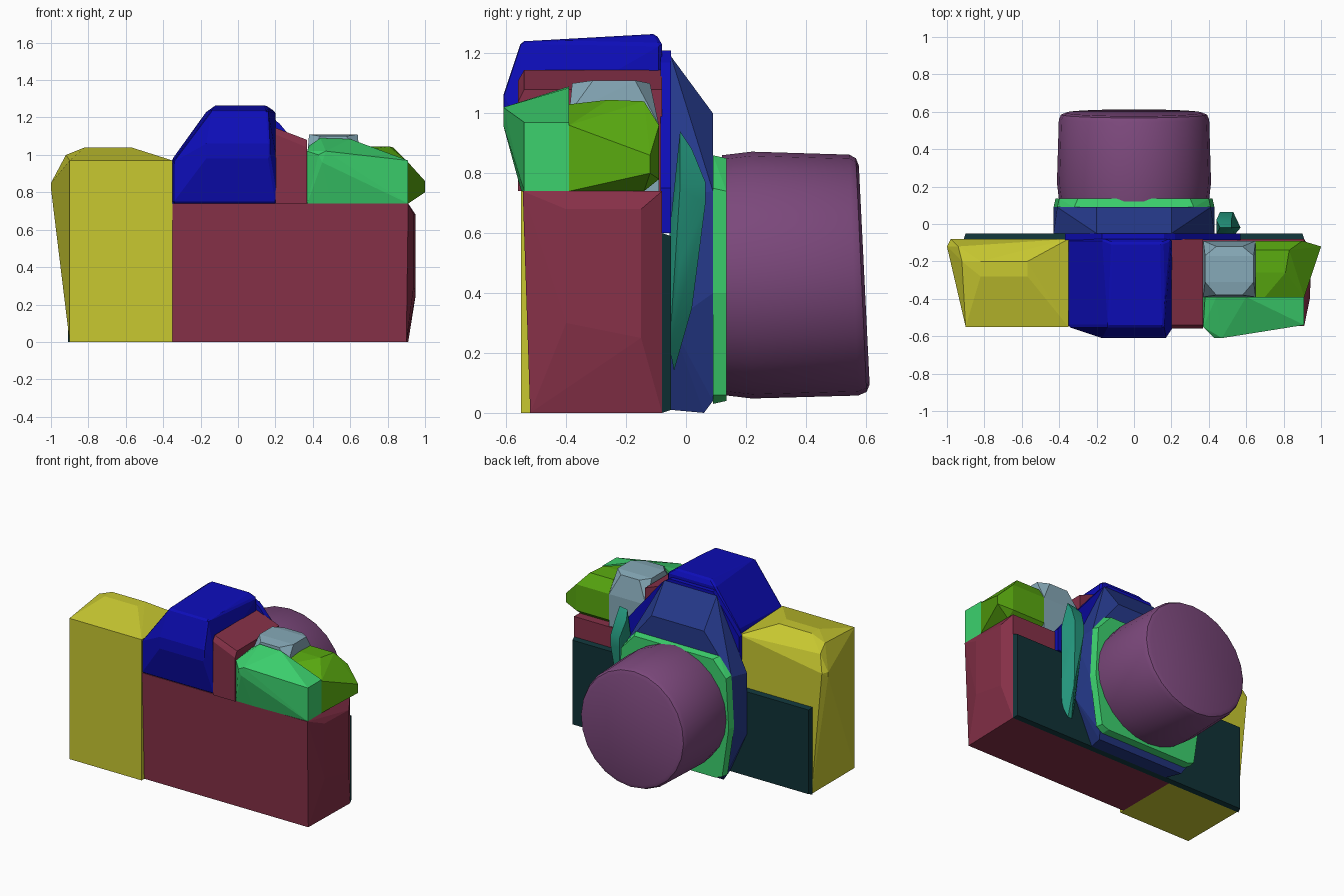
import bpy
import bmesh
from math import sin, cos, tau, radians

default_cube = bpy.data.objects.get("Cube")
if default_cube:
    bpy.data.objects.remove(default_cube, do_unlink=True)


def material(name, red, green, blue):
    mat = bpy.data.materials.new(name)
    mat.use_nodes = True
    colour = (red, green, blue, 1)
    mat.diffuse_color = colour
    shader = mat.node_tree.nodes["Principled BSDF"]
    shader.inputs["Base Color"].default_value = colour
    shader.inputs["Roughness"].default_value = 0.7
    return mat


yellow = material("yellow", .58, .58, .03)
crimson = material("crimson", .24, .03, .065)
dark_teal = material("dark teal", .005, .032, .038)
blue = material("blue", .004, .004, .48)
bright_green = material("bright green", .045, .64, .155)
pale_blue = material("pale blue", .24, .4, .48)
leaf_green = material("leaf green", .1, .4, .005)
sea_green = material("sea green", .017, .3, .2)
navy = material("navy", .019, .042, .26)
purple = material("purple", .2, .065, .2)


def section(y, outline):
    """Cross-section of (x, z) points standing at depth y."""
    return [(x, y, z) for x, z in outline]


def mirrored(half):
    return half + [(-x, z) for x, z in half]


def rectangle(left, right, low, high):
    return [(left, low), (right, low), (right, high), (left, high)]


def solid(name, mat, *sections, bevel=0.0, smooth=False):
    """Convex solid wrapped around its cross-sections."""
    bm = bmesh.new()
    for points in sections:
        for point in points:
            bm.verts.new(point)
    bmesh.ops.remove_doubles(bm, verts=bm.verts, dist=0.0001)
    hull = bmesh.ops.convex_hull(bm, input=bm.verts)
    spare = {v for v in hull["geom_interior"] + hull["geom_unused"]
             if isinstance(v, bmesh.types.BMVert) and v.is_valid}
    bmesh.ops.delete(bm, geom=list(spare), context="VERTS")
    bmesh.ops.dissolve_limit(bm, angle_limit=radians(1),
                             verts=bm.verts, edges=bm.edges)
    bmesh.ops.recalc_face_normals(bm, faces=bm.faces)
    mesh = bpy.data.meshes.new(name)
    bm.to_mesh(mesh)
    bm.free()
    mesh.materials.append(mat)
    obj = bpy.data.objects.new(name, mesh)
    bpy.context.collection.objects.link(obj)
    if bevel:
        mod = obj.modifiers.new("soft edges", "BEVEL")
        mod.width = bevel
        mod.segments = 1
        mod.limit_method = "ANGLE"
    if smooth:
        bpy.ops.object.select_all(action="DESELECT")
        obj.select_set(True)
        bpy.context.view_layer.objects.active = obj
        bpy.ops.object.shade_smooth_by_angle(angle=radians(30))
    return obj


# Body: main block, side grip and thin panel behind them
solid("main_body", crimson,
      section(-.52, [(-.35, 0), (.9, 0)]),
      section(-.545, [(-.35, .74), (.91, .74)]),
      section(-.4, rectangle(.93, .94, .3, .68)),
      section(-.15, rectangle(.93, .95, .25, .68)),
      section(-.08, rectangle(-.35, .91, 0, .74)))
solid("side_grip", yellow,
      section(-.55, rectangle(-.9, -.35, 0, .97)),
      section(-.28, [(-.82, 1.04), (-.57, 1.04)]),
      section(-.2, [(-.82, 1.04), (-.57, 1.04), (-.92, 1)]),
      section(-.12, [(-1, .85), (-1, .82), (-.94, .96)]),
      section(-.08, [(-.9, 0), (-.35, 0), (-.35, .95), (-.98, .85)]))
solid("body_panel", dark_teal,
      section(-.08, rectangle(-.91, .91, 0, .6)),
      section(-.05, rectangle(-.9, .9, .01, .59)))

# Raised viewfinder housing and the slab joining it to the mount
solid("viewfinder_housing", blue,
      section(-.61, rectangle(-.17, .17, .98, 1.06)),
      section(-.55, rectangle(-.35, .21, .74, .96)),
      section(-.55, rectangle(-.14, .16, 1.2, 1.24)),
      section(-.1, rectangle(-.12, .15, 1.2, 1.265)),
      section(-.08, rectangle(-.35, .21, .74, .98)),
      section(-.08, rectangle(-.17, .2, 1.2, 1.23)), bevel=.01)
solid("housing_slab", blue,
      *[section(y, [(-.37, .6), (.57, .6), (.57, .75), (.22, 1.17),
                    (.16, 1.21), (-.17, 1.21), (-.37, .95)])
        for y in (-.085, -.05)])

# Top deck beside the housing
solid("deck_wedge", crimson,
      section(-.56, [(.2, .74), (.37, .74), (.37, 1.04), (.2, 1.11)]),
      section(-.54, [(.2, 1.145), (.37, 1.08)]),
      section(-.08, [(.2, .74), (.37, .74), (.37, 1.08), (.2, 1.145)]))
solid("front_deck_block", bright_green,
      section(-.61, [(.45, .96), (.47, 1.02), (.43, 1)]),
      section(-.55, rectangle(.37, .5, .74, 1.02)),
      section(-.54, rectangle(.85, .91, .74, .97)),
      section(-.39, rectangle(.37, .91, .74, .97)),
      section(-.39, [(.38, 1.05), (.44, 1.09), (.6, 1.085)]))
solid("dial", pale_blue,
      section(-.39, rectangle(.37, .65, .74, 1)),
      section(-.38, [(.44, 1.1), (.58, 1.1)]),
      section(-.31, [(.38, 1.11), (.64, 1.11)]),
      section(-.17, [(.38, 1.11), (.64, 1.11)]),
      section(-.12, [(.44, 1.1), (.58, 1.1)]),
      section(-.09, rectangle(.37, .65, .74, .96)))
solid("side_deck_block", leaf_green,
      section(-.39, [(.65, .74), (.91, .74), (.91, .96), (.7, 1.03), (.65, 1.03)]),
      section(-.26, [(.65, 1.045), (.81, 1.045)]),
      section(-.14, [(.65, .74), (.9, .74), (.65, 1.04), (.83, 1.04)]),
      section(-.12, rectangle(.98, 1, .8, .86)),
      section(-.09, [(.65, .78), (.9, .78), (.65, .96), (.9, .96)]))

# Slender lever beside the mount
solid("lever", sea_green,
      section(-.055, rectangle(.44, .54, .22, .6)),
      section(-.04, [(.47, .14), (.5, .14)]),
      section(-.02, [(.46, .93), (.52, .94), (.57, .75), (.55, .5)]),
      section(.02, [(.44, .88), (.52, .88), (.5, .35)]),
      section(.065, rectangle(.46, .53, .7, .77)), smooth=True)

# Lens mount, flange and barrel
solid("lens_mount", navy,
      section(-.05, mirrored([(.2, 1.19), (.43, .72), (.43, .3), (.3, .01)])),
      section(.06, mirrored([(.33, 0)])),
      section(.09, mirrored([(.2, 1), (.41, .74), (.43, .4), (.35, .04)])))
solid("lens_flange", bright_green,
      section(.09, mirrored([(.32, .86), (.41, .75), (.43, .4), (.38, .06), (.33, .03)])),
      section(.135, mirrored([(.3, .85), (.4, .74), (.42, .4), (.37, .06), (.32, .04)])))


def ring(y, radius, tilt=0.0, sides=24):
    """Circle of the barrel, leaning back towards its top."""
    turns = [tau * i / sides for i in range(sides)]
    return [(radius * cos(a), y - tilt * sin(a), .46 + radius * sin(a))
            for a in turns]


solid("lens_barrel", purple,
      ring(.12, .4), ring(.22, .412), ring(.56, .402, .015),
      ring(.585, .39, .018), ring(.595, .365, .018), smooth=True)
